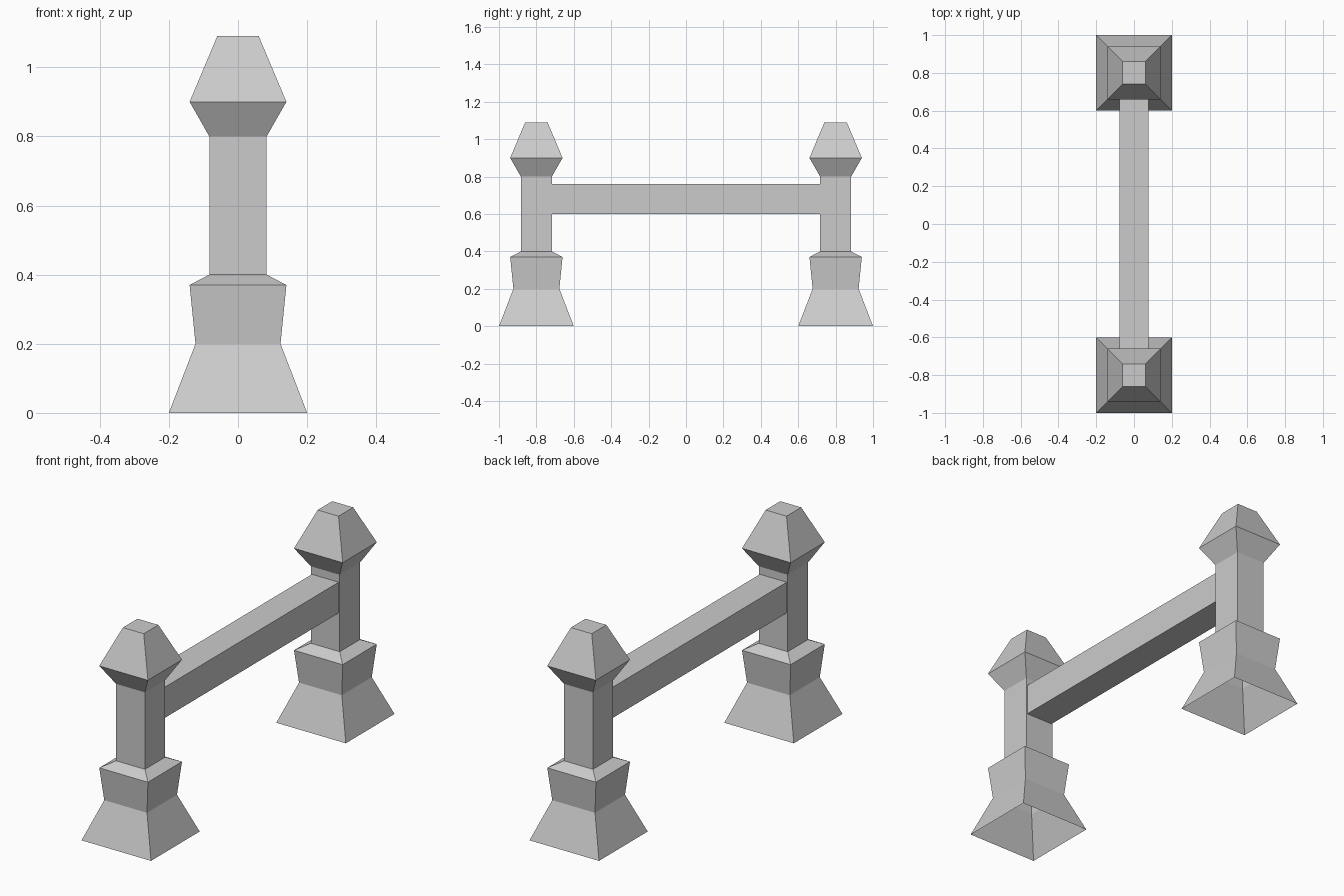
import bpy
import bmesh

if "Cube" in bpy.data.objects:
    bpy.data.objects.remove(bpy.data.objects["Cube"])

# Post silhouette: (half width, height), bottom to top
POST_PROFILE = [(0.20, 0.0), (0.123, 0.20), (0.14, 0.37), (0.083, 0.40),
                (0.083, 0.80), (0.14, 0.90), (0.06, 1.09)]
CORNERS = [(-1, -1), (1, -1), (1, 1), (-1, 1)]


def loft(name, rings, cap_end=False, location=(0, 0, 0)):
    """Skin a series of four-sided rings into one flat-shaded object."""
    bm = bmesh.new()
    loops = [[bm.verts.new(p) for p in ring] for ring in rings]
    for a, b in zip(loops, loops[1:]):
        for i in range(4):
            j = (i + 1) % 4
            bm.faces.new((a[i], a[j], b[j], b[i]))
    if cap_end:
        bm.faces.new(loops[-1])
    mesh = bpy.data.meshes.new(name)
    bm.to_mesh(mesh)
    bm.free()
    obj = bpy.data.objects.new(name, mesh)
    obj.location = location
    bpy.context.collection.objects.link(obj)
    return obj


# Two square posts, hollow underneath and closed on top
post_rings = [[(x * r, y * r, z) for x, y in CORNERS] for r, z in POST_PROFILE]
for name, y in (("front_post", -0.8), ("back_post", 0.8)):
    loft(name, post_rings, cap_end=True, location=(0, y, 0))

# Crossbar running between the inner post faces
rail_rings = [[(x * 0.077, y, 0.68 + z * 0.08) for x, z in CORNERS]
              for y in (0.717, -0.717)]
loft("rail", rail_rings)
